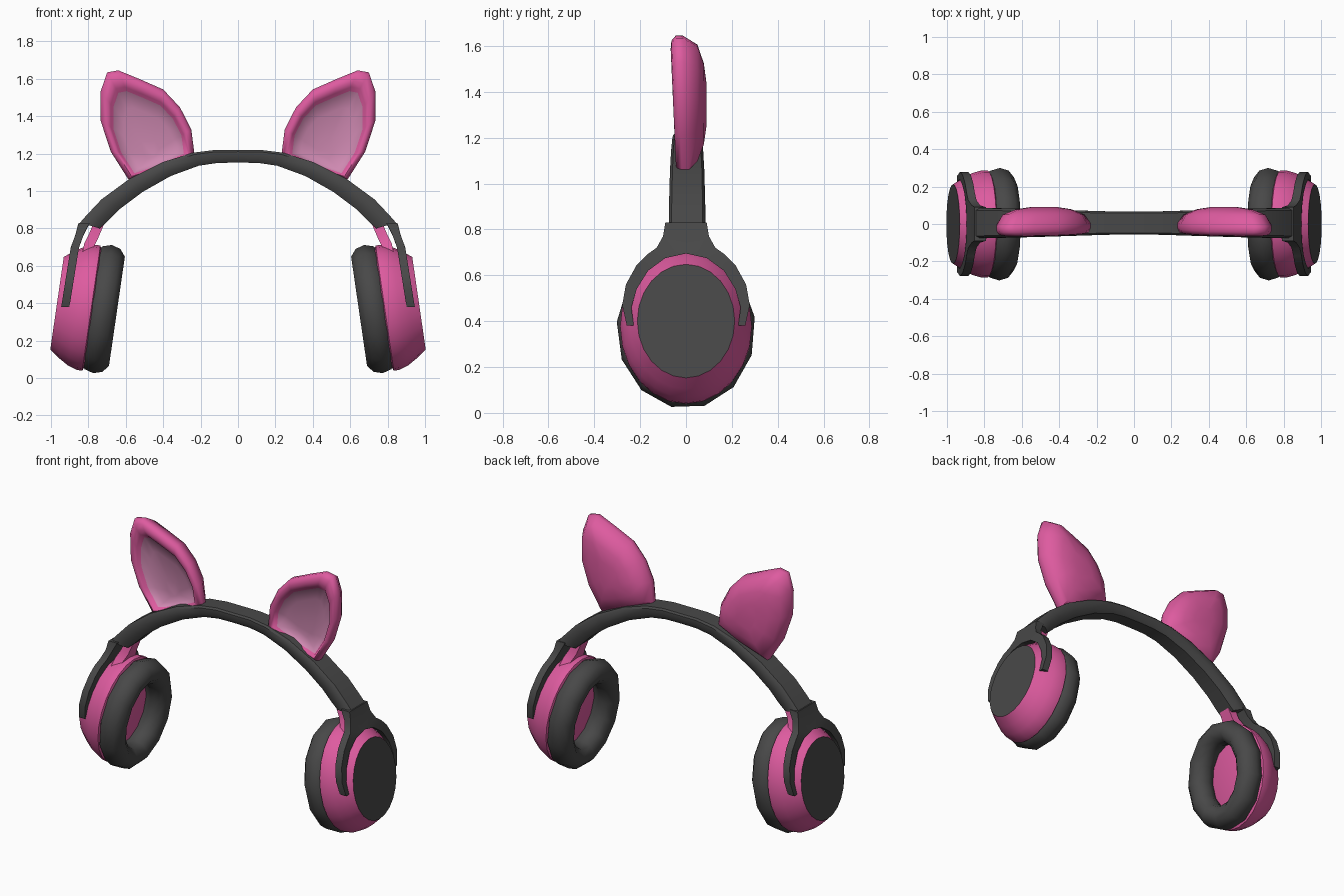
import bpy, bmesh
from math import cos, sin, tau
from mathutils import Vector

if "Cube" in bpy.data.objects:
    bpy.data.objects.remove(bpy.data.objects["Cube"])


def material(name, rgb):
    m = bpy.data.materials.new(name)
    m.use_nodes = True
    m.diffuse_color = (*rgb, 1)
    bsdf = next(n for n in m.node_tree.nodes if n.type == 'BSDF_PRINCIPLED')
    bsdf.inputs["Base Color"].default_value = (*rgb, 1)
    bsdf.inputs["Roughness"].default_value = 0.6
    return m


pink = material("hot pink", (0.73, 0.105, 0.35))
pale = material("pale pink", (0.62, 0.25, 0.44))
dark = material("charcoal", (0.065, 0.065, 0.065))


def loft(name, rings, mats, start=True, end=True, closed=False, rule=None,
         mirror_y=False, angle=0.7):
    """Bridge equal rings of points, mirrored to both sides of the head."""
    bm = bmesh.new()
    loops = [[bm.verts.new(p) for p in ring] for ring in rings]
    count = len(loops[0])
    pairs = list(zip(loops, loops[1:]))
    if closed:
        pairs.append((loops[-1], loops[0]))
    for k, (a, b) in enumerate(pairs):
        for i in range(count):
            j = (i + 1) % count
            f = bm.faces.new((a[i], a[j], b[j], b[i]))
            f.material_index = rule(k) if rule else 0
    if start and not closed:
        bm.faces.new(loops[0][::-1])
    if end and not closed:
        f = bm.faces.new(loops[-1])
        f.material_index = rule(len(pairs)) if rule else 0
    bmesh.ops.recalc_face_normals(bm, faces=bm.faces)
    mesh = bpy.data.meshes.new(name)
    bm.to_mesh(mesh)
    bm.free()
    for m in mats:
        mesh.materials.append(m)
    obj = bpy.data.objects.new(name, mesh)
    bpy.context.collection.objects.link(obj)
    bpy.ops.object.select_all(action='DESELECT')
    obj.select_set(True)
    bpy.context.view_layer.objects.active = obj
    bpy.ops.object.shade_smooth_by_angle(angle=angle)
    mod = obj.modifiers.new("both sides", 'MIRROR')
    mod.use_axis = (True, mirror_y, False)
    return obj


# Headband: chamfered section swept along the arch (outer x, z, inner x, z, half width)
arch = [(0, 1.22, 0, 1.152, .062), (.12, 1.22, .11, 1.15, .062),
        (.24, 1.205, .21, 1.135, .065), (.4, 1.155, .36, 1.08, .07),
        (.58, 1.065, .51, .995, .075), (.73, .955, .63, .905, .078),
        (.81, .87, .7, .835, .08), (.845, .83, .74, .80, .08)]
section = [(-1, .15), (-.85, 0), (.85, 0), (1, .15),
           (1, .65), (.7, 1), (-.7, 1), (-1, .65)]
rings = []
for ox, oz, ix, iz, w in arch:
    rings.append([(ox + (ix - ox) * t, s * w + .005, oz + (iz - oz) * t)
                  for s, t in section])
loft("headband", rings, [dark], start=False)

# Ears: rounded back, soft rim and a pale hollow on the front
outline = [(.233, 1.2), (.25, 1.33), (.31, 1.447), (.4, 1.543), (.53, 1.6),
           (.64, 1.645), (.7, 1.634), (.735, 1.53), (.735, 1.377),
           (.68, 1.21), (.585, 1.06), (.4, 1.12)]
back, base = (.48, 1.34), (.46, 1.2)
ear_steps = [(back, .3, .09), (back, .6, .078), (back, .87, .05), (base, 1, .01),
             (base, 1, -.02), (base, .95, -.04), (base, .87, -.045),
             (base, .8, -.035), (base, .75, -.015), (base, .55, .005), (base, .2, .015)]
rings = []
for (cx, cz), s, y in ear_steps:
    ring = []
    for px, pz in outline:
        z = cz + (pz - cz) * s
        lean = -.045 * (z - 1.1) if y < 0.05 else 0
        ring.append((cx + (px - cx) * s, y + lean, z))
    rings.append(ring)
loft("cat_ear", rings, [pink, pale], rule=lambda k: int(k >= 8), angle=1.0)

# Ear cups share one tilted axis pointing outward and slightly up
axis = Vector((.99, 0, .144))
up = Vector((-.144, 0, .99))
side = Vector((0, 1, 0))
centre = Vector((.725, 0, .365))


def oval(w, ry, rz, n, phase=0.0):
    return [centre + axis * w + side * (ry * cos(tau * i / n + phase))
            + up * (rz * sin(tau * i / n + phase)) for i in range(n)]


# Shell with a flat charcoal outer plate
shell = [(.045, .9), (.06, 1), (.09, 1), (.14, .95), (.19, .86), (.245, .74)]
loft("cup_shell", [oval(w, .287 * s, .338 * s, 24) for w, s in shell],
     [pink, dark], rule=lambda k: int(k == len(shell) - 1))

# Padded ring around the opening
rings = []
for i in range(10):
    a = tau * i / 10
    r = .075 * cos(a)
    rings.append(oval(.082 * sin(a), .228 + r, .275 + r, 13, .15))
loft("ear_cushion", rings, [dark], closed=True, angle=1.2)

# Forked yoke: pairs of outer and inner edge points (y, z)
fork = [((.09, .83), (0, .83)), ((.1, .77), (0, .76)), ((.128, .72), (0, .695)),
        ((.17, .69), (.09, .675)), ((.215, .645), (.165, .62)),
        ((.262, .56), (.215, .54)), ((.278, .47), (.238, .46)),
        ((.258, .38), (.228, .38))]


def yoke_x(z):
    if z > .7:
        return .872 - (z - .7) * .38
    return .872 + (.7 - z) * .16


rings = []
for (oy, oz), (iy, iz) in fork:
    t = .03 if oz > .8 else .022
    rings.append([(yoke_x(oz) + t, oy, oz), (yoke_x(iz) + t, iy, iz),
                  (yoke_x(iz) - t, iy, iz), (yoke_x(oz) - t, oy, oz)])
loft("yoke", rings, [dark], mirror_y=True)

# Pink slider joining the band to the shell
rings = []
for x, z, w in [(.745, .83, .04), (.775, .76, .045), (.8, .71, .07), (.81, .66, .1)]:
    rings.append([(x - .028, -w, z - .01), (x + .022, -w, z + .01),
                  (x + .022, w, z + .01), (x - .028, w, z - .01)])
loft("slider", rings, [pink])
